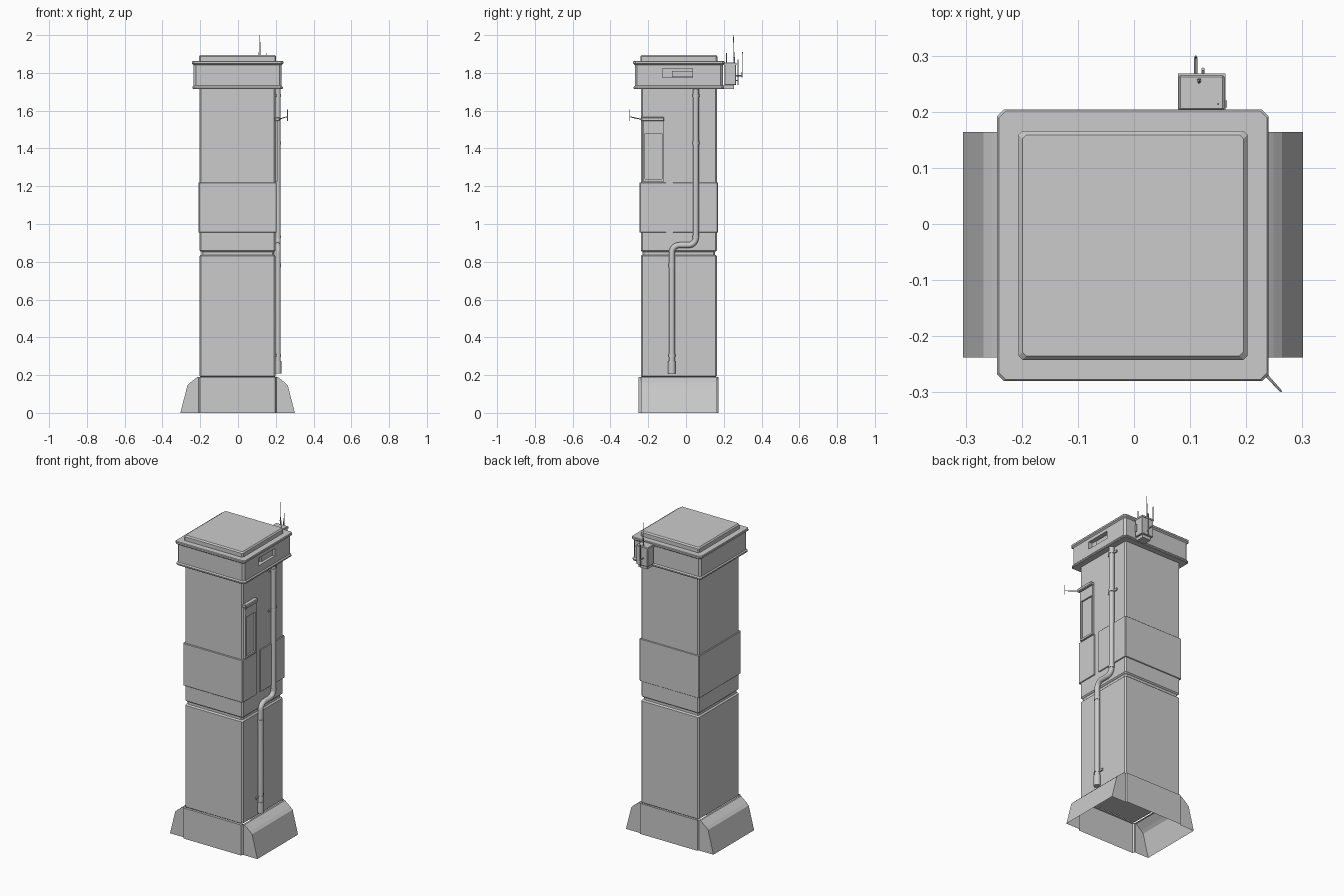
import bpy, bmesh, math
from mathutils import Vector

if "Cube" in bpy.data.objects:
    bpy.data.objects.remove(bpy.data.objects["Cube"])

CX, CY = -0.002, -0.038   # axis of the square column


def finish(name, bm, bevel=0, smooth=False):
    bmesh.ops.recalc_face_normals(bm, faces=bm.faces)
    me = bpy.data.meshes.new(name)
    bm.to_mesh(me)
    bm.free()
    ob = bpy.data.objects.new(name, me)
    bpy.context.collection.objects.link(ob)
    if bevel:
        m = ob.modifiers.new("bevel", 'BEVEL')
        m.width, m.segments = bevel, 1
    if smooth:
        bpy.context.view_layer.objects.active = ob
        ob.select_set(True)
        bpy.ops.object.shade_smooth_by_angle()
        ob.select_set(False)
    return ob


def box(name, x, y, z, bevel=0):
    bm = bmesh.new()
    bmesh.ops.create_cube(bm, size=1)
    for v in bm.verts:
        v.co = [(r[0] + r[1]) / 2 + c * (r[1] - r[0]) for c, r in zip(v.co, (x, y, z))]
    return finish(name, bm, bevel)


def column(name, sections, c):
    """Loft of chamfered squares: sections are (half width, z)."""
    bm = bmesh.new()
    rings = []
    for h, z in sections:
        pts = [(h, -h + c), (h, h - c), (h - c, h), (-h + c, h),
               (-h, h - c), (-h, -h + c), (-h + c, -h), (h - c, -h)]
        rings.append([bm.verts.new((CX + a, CY + b, z)) for a, b in pts])
    for lo, hi in zip(rings, rings[1:]):
        for i in range(8):
            j = (i + 1) % 8
            bm.faces.new((lo[i], lo[j], hi[j], hi[i]))
    bm.faces.new(rings[0])
    bm.faces.new(rings[-1])
    return finish(name, bm)


def tube(name, pts, r, n=12, r2=None):
    """Round tube swept along points, optionally tapering to r2."""
    bm = bmesh.new()
    pts = [Vector(p) for p in pts]
    rings = []
    for i, p in enumerate(pts):
        t = (pts[min(i + 1, len(pts) - 1)] - pts[max(i - 1, 0)]).normalized()
        u = Vector((1, 0, 0)) if abs(t.x) < 0.5 else Vector((0, 0, 1))
        u = (u - t * u.dot(t)).normalized()
        w = t.cross(u)
        rad = r if r2 is None else r + (r2 - r) * i / (len(pts) - 1)
        rings.append([bm.verts.new(p + rad * (u * math.cos(a) + w * math.sin(a)))
                      for a in [2 * math.pi * k / n for k in range(n)]])
    for lo, hi in zip(rings, rings[1:]):
        for i in range(n):
            j = (i + 1) % n
            bm.faces.new((lo[i], lo[j], hi[j], hi[i]))
    bm.faces.new(rings[0])
    bm.faces.new(rings[-1])
    return finish(name, bm, smooth=True)


# Main column with a groove between lower and upper housing
column("column", [(0.195, 0.19), (0.201, 0.195), (0.201, 0.83), (0.196, 0.835), (0.192, 0.837),
                  (0.192, 0.853), (0.196, 0.855), (0.201, 0.86), (0.201, 1.72)], 0.008)

# Cap with lips, and raised lid
cap = column("cap", [(0.236, 1.714), (0.239, 1.718), (0.239, 1.725), (0.233, 1.732), (0.233, 1.842),
                     (0.242, 1.849), (0.242, 1.859), (0.239, 1.863)], 0.012)
column("lid", [(0.204, 1.86), (0.204, 1.887), (0.197, 1.895)], 0.007)

# Recessed slot in the right side of the cap
cutter = box("slot_cutter", (0.205, 0.26), (-0.125, 0.035), (1.775, 1.822))
cutter.hide_render = True
cutter.display_type = 'WIRE'
cut = cap.modifiers.new("slot", 'BOOLEAN')
cut.operation, cut.object = 'DIFFERENCE', cutter
box("slot_insert", (0.203, 0.216), (-0.075, 0.035), (1.777, 1.81))

# Open-bottomed base: front and back skirts
for name, y0, y1 in (("skirt_front", -0.236, -0.252), ("skirt_back", 0.16, 0.173)):
    bm = bmesh.new()
    plan = [(-0.209, y0), (-0.200, y1), (0.196, y1), (0.205, y0)]
    lo = [bm.verts.new((x, y, 0)) for x, y in plan]
    hi = [bm.verts.new((x, y, 0.191)) for x, y in plan]
    for i in range(3):
        bm.faces.new((lo[i], lo[i + 1], hi[i + 1], hi[i]))
    bm.faces.new(hi)
    finish(name, bm)

# Flared hollow wings on both sides of the base
for name, s in (("wing_right", 1), ("wing_left", -1)):
    bm = bmesh.new()
    prof = [(0.202, 0), (0.302, 0), (0.265, 0.145), (0.25, 0.16), (0.212, 0.19), (0.202, 0.19)]
    ends = [[bm.verts.new((CX + s * (x + 0.001), y, z)) for x, z in prof] for y in (-0.238, 0.164)]
    for i in range(1, 5):
        bm.faces.new((ends[0][i], ends[0][i + 1], ends[1][i + 1], ends[1][i]))
    for e in ends:
        bm.faces.new(e)
    finish(name, bm)

# Thin raised band around the upper housing, split on the right side
Z = (0.955, 1.22)
box("band_front", (-0.207, 0.203), (-0.247, -0.235), Z, 0.002)
box("band_back", (-0.207, 0.203), (0.158, 0.169), Z, 0.002)
box("band_left", (-0.210, -0.2), (-0.243, 0.167), Z, 0.002)
box("band_right_front", (0.195, 0.205), (-0.243, -0.105), Z, 0.002)
box("band_right_back", (0.195, 0.205), (-0.07, 0.167), Z, 0.002)

# Narrow framed panel on the right side, under a hood
Z = (1.225, 1.545)
for i, y in enumerate(((-0.228, -0.217), (-0.127, -0.116))):
    box(f"panel_side_{i}", (0.195, 0.21), y, Z)
for i, z in enumerate(((1.225, 1.237), (1.48, 1.545))):
    box(f"panel_rail_{i}", (0.195, 0.209), (-0.228, -0.116), z)
box("hood", (0.195, 0.224), (-0.238, -0.116), (1.544, 1.566), 0.004)

# Thin arm with a small upright at the front corner
tube("arm", [(0.215, -0.23, 1.553), (0.238, -0.272, 1.562), (0.262, -0.298, 1.568)], 0.0035, 8, 0.002)
tube("arm_tip", [(0.262, -0.298, 1.545), (0.262, -0.298, 1.605)], 0.002, 8)

# Drain pipe with an S-bend
PX, R = 0.210, 0.04
pts = [(PX, 0.052, 1.72)]
for k in range(9):
    a = math.pi / 2 * k / 8
    pts.append((PX, 0.052 - R + R * math.cos(a), 0.928 - R * math.sin(a)))
for k in range(9):
    a = math.pi / 2 * k / 8
    pts.append((PX, -0.075 + R - R * math.sin(a), 0.848 + R * math.cos(a)))
pts.append((PX, -0.075, 0.21))
tube("pipe", pts, 0.0155, 16)
for i, (y, z0, z1) in enumerate(((-0.075, 0.208, 0.275), (-0.075, 0.77, 0.79), (0.052, 0.925, 0.94))):
    tube(f"pipe_sleeve_{i}", [(PX, y, z0), (PX, y, z1)], 0.02 if i == 0 else 0.018, 16)
for i, (y, z) in enumerate(((0.052, 1.68), (0.052, 1.43), (-0.075, 0.305))):
    box(f"clamp_plate_{i}", (0.195, 0.206), (y - 0.038, y + 0.038), (z - 0.007, z + 0.007))
    tube(f"clamp_ring_{i}", [(PX, y, z - 0.008), (PX, y, z + 0.008)], 0.0185, 16)

# Radio box on the back of the cap
box("radio_box", (0.08, 0.161), (0.203, 0.265), (1.735, 1.855), 0.003)
box("radio_lid", (0.078, 0.163), (0.19, 0.268), (1.842, 1.852))
box("radio_base", (0.09, 0.15), (0.19, 0.255), (1.716, 1.737))
box("radio_knob", (0.16, 0.166), (0.208, 0.22), (1.765, 1.81))

# Antennas
tube("antenna_foot", [(0.116, 0.256, 1.85), (0.116, 0.254, 1.885)], 0.004, 8)
tube("antenna_tall", [(0.116, 0.254, 1.88), (0.116, 0.251, 2.0)], 0.0025, 8, 0.0015)
tube("antenna_arm", [(0.11, 0.26, 1.785), (0.11, 0.297, 1.785)], 0.003, 8)
tube("antenna_rear", [(0.11, 0.297, 1.775), (0.11, 0.299, 1.91)], 0.0025, 8, 0.0015)
tube("antenna_stub", [(0.123, 0.276, 1.735), (0.123, 0.276, 1.87)], 0.003, 8)
tube("antenna_stub_arm", [(0.123, 0.26, 1.76), (0.123, 0.278, 1.76)], 0.003, 8)
tube("antenna_short", [(0.15, 0.214, 1.85), (0.15, 0.214, 1.905)], 0.002, 8)
